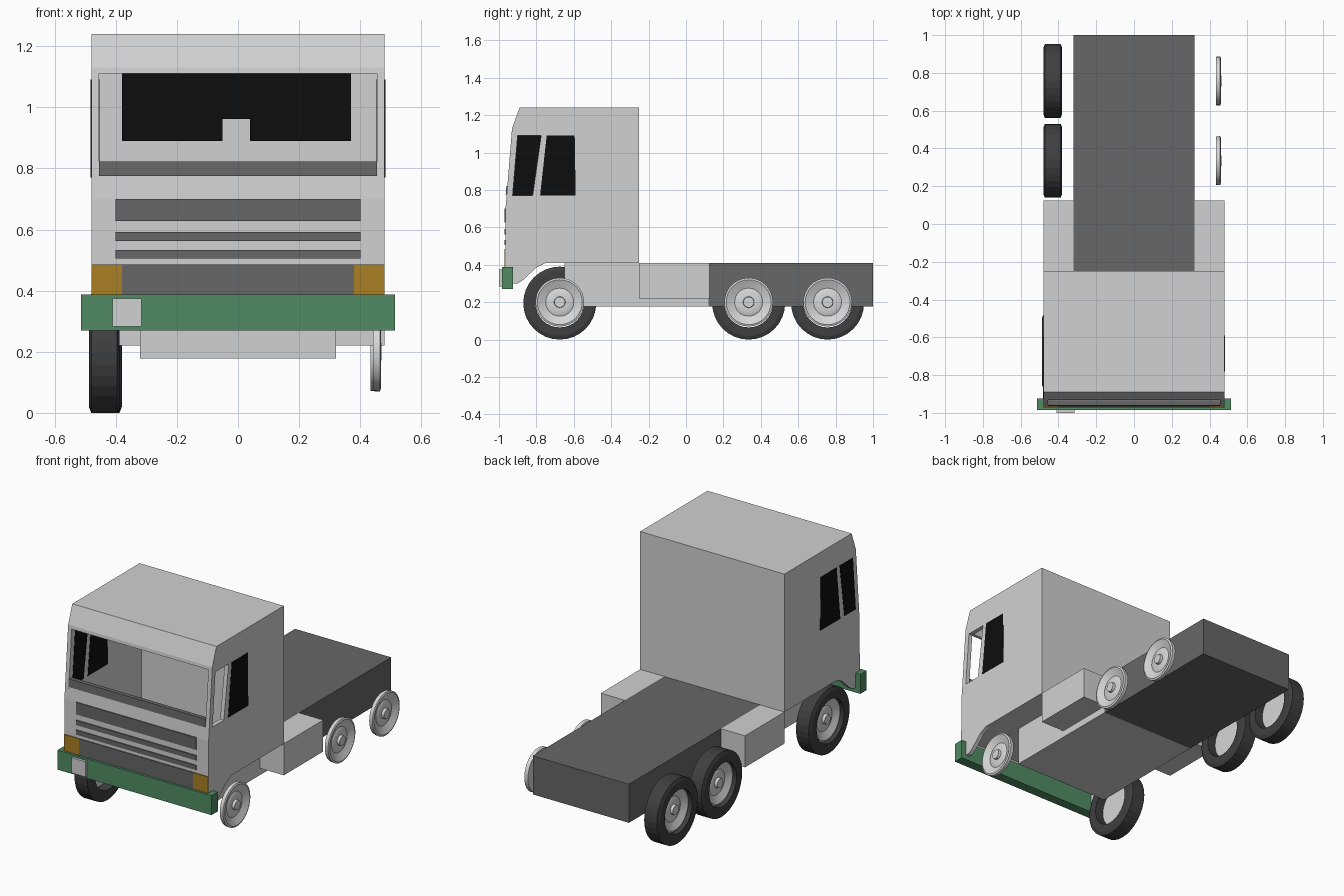
import bpy, bmesh, math
from mathutils import Vector, Matrix

cube = bpy.data.objects.get("Cube")
if cube:
    bpy.data.objects.remove(cube, do_unlink=True)


def material(name, r, g, b):
    m = bpy.data.materials.new(name)
    m.use_nodes = True
    m.diffuse_color = (r, g, b, 1)
    m.node_tree.nodes["Principled BSDF"].inputs["Base Color"].default_value = (r, g, b, 1)
    return m


BODY = material("light_grey_paint", .64, .64, .64)
DARK = material("dark_grey", .135, .135, .135)
GLASS = material("black_glass", .004, .004, .004)
GREEN = material("green_paint", .08, .26, .125)
ORANGE = material("orange_lamp", .40, .215, .017)
RUBBER = material("tyre_rubber", .05, .05, .05)
METAL = material("rim_metal", .68, .68, .68)


def finish(name, bm, mat):
    bmesh.ops.recalc_face_normals(bm, faces=bm.faces)
    me = bpy.data.meshes.new(name)
    bm.to_mesh(me)
    bm.free()
    me.materials.append(mat)
    ob = bpy.data.objects.new(name, me)
    bpy.context.collection.objects.link(ob)
    return ob


def prism(name, points, x0, x1, mat):
    """Extrude a (y, z) outline from x0 to x1."""
    bm = bmesh.new()
    face = bm.faces.new([bm.verts.new((x0, y, z)) for y, z in points])
    new = bmesh.ops.extrude_face_region(bm, geom=[face])["geom"]
    verts = [v for v in new if isinstance(v, bmesh.types.BMVert)]
    bmesh.ops.translate(bm, verts=verts, vec=(x1 - x0, 0, 0))
    return finish(name, bm, mat)


def box(name, x0, x1, y0, y1, z0, z1, mat):
    return prism(name, [(y0, z0), (y1, z0), (y1, z1), (y0, z1)], x0, x1, mat)


def revolve(name, profile, side, y, z, mat, closed, segments=32):
    """Spin an (x, radius) profile round a wheel axle."""
    bm = bmesh.new()
    verts = [bm.verts.new((x * side, 0, r)) for x, r in profile]
    edges = [bm.edges.new(pair) for pair in zip(verts, verts[1:])]
    if closed:
        edges.append(bm.edges.new((verts[-1], verts[0])))
    bmesh.ops.spin(bm, geom=verts + edges, cent=(0, 0, 0), axis=(1, 0, 0),
                   angle=math.tau, steps=segments, use_merge=True)
    bmesh.ops.remove_doubles(bm, verts=bm.verts, dist=.0005)
    bmesh.ops.translate(bm, verts=bm.verts, vec=(0, y, z))
    return finish(name, bm, mat)


# Cab side walls with wheel arch, also forming the windscreen pillars
W, IN = .48, .455
side_outline = [(-.25, .41), (-.75, .41), (-.80, .385), (-.87, .32), (-.90, .30),
                (-.965, .30), (-.965, .70), (-.93, 1.13), (-.89, 1.24), (-.25, 1.24)]
front_window = [(-.927, .77), (-.82, .77), (-.775, 1.09), (-.90, 1.09)]
rear_window = [(-.78, .77), (-.59, .77), (-.595, 1.09), (-.745, 1.09)]
left_wall = prism("left_cab_wall", side_outline, IN, W, BODY)
right_wall = prism("right_cab_wall", side_outline, -W, -IN, BODY)

# Open window in the left wall
cutter = prism("window_cutter", front_window, IN - .05, W + .05, BODY)
cutter.hide_render = True
cutter.hide_viewport = True
cut = left_wall.modifiers.new("window_opening", "BOOLEAN")
cut.operation = "DIFFERENCE"
cut.solver = "EXACT"
cut.object = cutter

# Black side glass, showing on both faces of each wall
prism("left_rear_glass", rear_window, IN - .002, W + .002, GLASS)
prism("right_rear_glass", rear_window, -W - .002, -IN + .002, GLASS)
prism("right_front_glass", front_window, -W - .002, -IN + .002, GLASS)

# Cab front, header, roof, back and floor
prism("cab_front", [(-.965, .30), (-.965, .70), (-.955, .82), (-.935, .82), (-.945, .30)],
      -IN, IN, BODY)
prism("windscreen_header", [(-.932, 1.11), (-.93, 1.13), (-.89, 1.24), (-.87, 1.22), (-.912, 1.11)],
      -IN, IN, BODY)
box("cab_roof", -IN, IN, -.89, -.25, 1.22, 1.24, BODY)
box("cab_back", -IN, IN, -.27, -.25, .41, 1.22, BODY)
box("cab_floor", -IN, IN, -.945, -.25, .41, .42, BODY)

# Dark panels on the inside of the back wall, with a notch in the middle
for name, x0, x1, z0 in (("right", -.38, -.05, .89), ("middle", -.05, .04, .962), ("left", .04, .37, .89)):
    box(name + "_back_panel", x0, x1, -.275, -.27, z0, 1.13, GLASS)

# Windscreen sill and grille strips
prism("windscreen_sill", [(-.964, .775), (-.960, .822), (-.934, .822), (-.934, .775)], -IN, IN, DARK)
for i, (z0, z1) in enumerate([(.505, .533), (.563, .592), (.627, .70)]):
    box("grille_strip_%d" % (i + 1), -.40, .40, -.971, -.964, z0, z1, DARK)
box("lower_grille", -.38, .38, -.971, -.964, .385, .485, DARK)
for name, s in (("left", 1), ("right", -1)):
    box(name + "_front_lamp", s * .38, s * .48, -.971, -.964, .385, .485, ORANGE)

# Bumper and its square plate
box("bumper", -.513, .513, -.985, -.925, .27, .387, GREEN)
box("bumper_plate", -.41, -.315, -1.0, -.985, .283, .375, BODY)

# Chassis: light front frame with a dark top, dark rear deck
frame = box("front_frame", -.32, .32, -.65, .12, .178, .41, BODY)
frame.data.materials.append(DARK)
for p in frame.data.polygons:
    if p.normal.z > .9:
        p.material_index = 1
box("rear_deck", -.32, .32, .12, 1.0, .178, .41, DARK)

# Side tanks
for name, s in (("left", 1), ("right", -1)):
    box(name + "_side_tank", s * .32, s * W, -.25, .125, .22, .41, BODY)

# Wheels: rims on both sides, tyres on the right only
rim = [(.433, 0), (.433, .10), (.433, .128), (.456, .13), (.460, .12), (.454, .108),
       (.440, .075), (.446, .062), (.446, .03), (.462, .028), (.462, 0)]
tyre = [(.38, .13), (.38, .175), (.388, .195), (.472, .195), (.48, .175), (.48, .13)]
for axle, y, out in (("front", -.675, .008), ("middle", .335, 0), ("rear", .757, 0)):
    for name, s in (("left", 1), ("right", -1)):
        profile = [(x + out, r) for x, r in rim]
        ob = revolve("%s_%s_rim" % (axle, name), profile, s, y, .20, METAL, False)
        bpy.ops.object.select_all(action="DESELECT")
        ob.select_set(True)
        bpy.context.view_layer.objects.active = ob
        bpy.ops.object.shade_smooth_by_angle()
    profile = [(x + out, r) for x, r in tyre]
    revolve(axle + "_right_tyre", profile, -1, y, .195, RUBBER, True)
